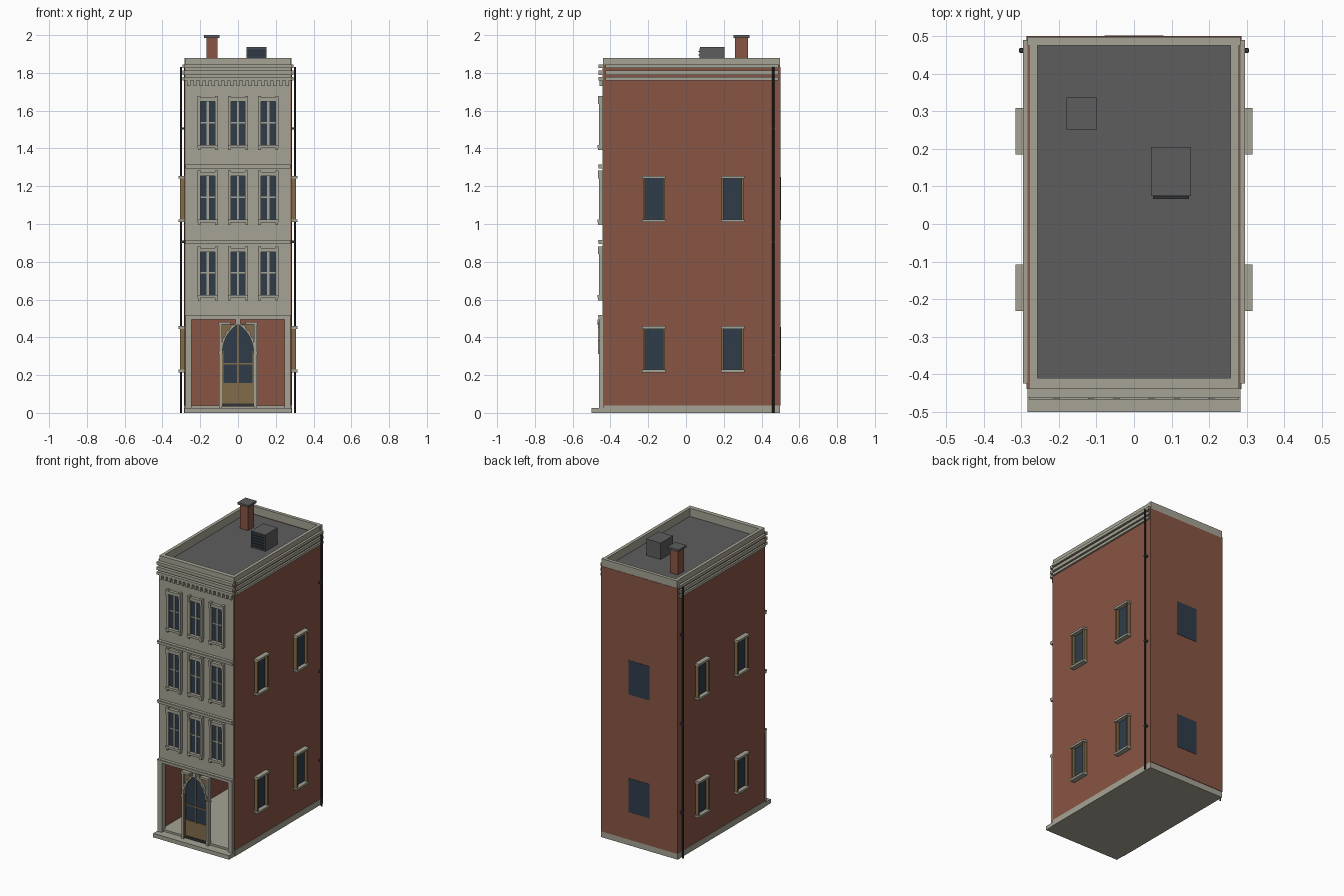
import bpy, bmesh, math

cube = bpy.data.objects.get("Cube")
if cube:
    bpy.data.objects.remove(cube, do_unlink=True)


def material(name, r, g, b):
    m = bpy.data.materials.new(name)
    m.use_nodes = True
    m.diffuse_color = (r, g, b, 1)
    m.node_tree.nodes["Principled BSDF"].inputs["Base Color"].default_value = (r, g, b, 1)
    return m


BRICK = material("red brick", 0.25, 0.09, 0.058)
STONE = material("pale stone", 0.38, 0.37, 0.30)
GLASS = material("dark glass", 0.028, 0.046, 0.068)
WOOD = material("tan wood", 0.225, 0.15, 0.068)
ROOF = material("roof grey", 0.11, 0.11, 0.11)
IRON = material("dark iron", 0.035, 0.035, 0.037)


def finish(name, mat, bm):
    bmesh.ops.recalc_face_normals(bm, faces=bm.faces)
    mesh = bpy.data.meshes.new(name)
    bm.to_mesh(mesh)
    bm.free()
    mesh.materials.append(mat)
    obj = bpy.data.objects.new(name, mesh)
    bpy.context.collection.objects.link(obj)
    return obj


def prism(bm, outline, y0, y1):
    """Extrude an (x, z) outline from y0 to y1."""
    front = [bm.verts.new((x, y0, z)) for x, z in outline]
    back = [bm.verts.new((x, y1, z)) for x, z in outline]
    bm.faces.new(front)
    bm.faces.new(back[::-1])
    for i in range(len(front)):
        j = (i + 1) % len(front)
        bm.faces.new((front[i], back[i], back[j], front[j]))


def boxes(name, mat, *specs, mirror=False):
    """Boxes given as (x0, x1, y0, y1, z0, z1), optionally mirrored in x."""
    bm = bmesh.new()
    for x0, x1, y0, y1, z0, z1 in specs:
        for s in (1, -1) if mirror else (1,):
            prism(bm, [(s * x0, z0), (s * x1, z0), (s * x1, z1), (s * x0, z1)], y0, y1)
    return finish(name, mat, bm)


FRONT, BACK, HALF = -0.44, 0.495, 0.283

# Base and hollow brick shell
boxes("base_slab", STONE, (-HALF - 0.003, HALF + 0.003, FRONT, BACK + 0.002, 0, 0.04))
boxes("front_step", STONE, (-HALF, HALF, -0.5, FRONT, 0, 0.027))
boxes("side_wall", BRICK, (HALF - 0.02, HALF, FRONT, BACK, 0.04, 1.845), mirror=True)
boxes("back_wall", BRICK, (-HALF - 0.003, HALF + 0.003, BACK - 0.02, 0.5, 0.04, 1.83))

# Stone facade with floor bands and ground floor pilasters
boxes("facade", STONE, (-0.277, 0.277, FRONT - 0.002, FRONT + 0.02, 0.5, 1.845))
boxes("floor_bands", STONE, *[(-0.279, 0.279, -0.462, FRONT, z, z + 0.022)
                              for z in (0.495, 0.893, 1.293)])
boxes("floor_band_lips", STONE, *[(-0.279, 0.279, -0.467, FRONT, z, z + 0.007)
                                  for z in (0.508, 0.906, 1.306)])
boxes("pilaster", STONE, (0.247, 0.278, -0.46, FRONT + 0.02, 0.027, 0.5), mirror=True)

# Cornice, dentils and parapet
LEDGES = ((1.76, 1.778), (1.79, 1.812), (1.825, 1.845))
boxes("front_cornice", STONE, *[(-HALF, HALF, -0.463, FRONT, a, b) for a, b in LEDGES])
boxes("side_cornice", STONE, *[(HALF - 0.005, 0.295, -0.425, 0.49, a, b)
                               for a, b in LEDGES], mirror=True)
boxes("dentils", STONE, *[(x - 0.009, x + 0.009, -0.458, FRONT, 1.73, 1.76)
                          for x in [(i - 8) * 0.0325 for i in range(17)]])
boxes("parapet_sides", STONE, (0.257, 0.279, FRONT, 0.492, 1.82, 1.88), mirror=True)
boxes("parapet_ends", STONE, (-0.257, 0.257, FRONT, -0.41, 1.82, 1.88),
      (-0.257, 0.257, 0.475, 0.492, 1.82, 1.88))
boxes("parapet_back_face", STONE, (-HALF, HALF, 0.475, 0.498, 1.83, 1.88))
boxes("roof_deck", ROOF, (-0.262, 0.262, -0.43, 0.485, 1.80, 1.825))

# Front windows, three columns on three floors
jambs, caps, panes, bars = [], [], [], []
for z in (0.60, 1.00, 1.395):
    for x in (-0.16, 0, 0.16):
        panes.append((x - 0.042, x + 0.042, -0.445, FRONT, z + 0.02, z + 0.26))
        for s in (-1, 1):
            jambs.append((x + s * 0.046 - 0.008, x + s * 0.046 + 0.008,
                          -0.46, FRONT, z + 0.015, z + 0.26))
            # feet under the sill and ears on the lintel
            caps.append((x + s * 0.046 - 0.007, x + s * 0.046 + 0.007,
                         -0.465, FRONT, z - 0.004, z + 0.014))
            caps.append((x + s * 0.046 - 0.008, x + s * 0.046 + 0.008,
                         -0.466, FRONT, z + 0.24, z + 0.282))
        caps.append((x - 0.054, x + 0.054, -0.468, FRONT, z + 0.008, z + 0.023))
        caps.append((x - 0.050, x + 0.050, -0.463, FRONT, z + 0.253, z + 0.274))
        bars.append((x - 0.006, x + 0.006, -0.451, FRONT, z + 0.02, z + 0.26))
        bars.append((x - 0.042, x + 0.042, -0.449, FRONT, z + 0.137, z + 0.145))
boxes("front_window_jambs", STONE, *jambs)
boxes("front_window_sills_and_lintels", STONE, *caps)
boxes("front_window_glass", GLASS, *panes)
boxes("front_window_bars", STONE, *bars)

# Side windows
frames, caps, panes = [], [], []
for z in (0.215, 1.01):
    for y in (-0.17, 0.247):
        panes.append((HALF - 0.01, 0.288, y - 0.052, y + 0.052, z + 0.01, z + 0.235))
        for s in (-1, 1):
            frames.append((HALF, 0.307, y + s * 0.053 - 0.005, y + s * 0.053 + 0.005,
                           z + 0.01, z + 0.235))
        caps.append((HALF, 0.315, y - 0.062, y + 0.062, z, z + 0.014))
        caps.append((HALF, 0.315, y - 0.062, y + 0.062, z + 0.23, z + 0.244))
boxes("side_window_jambs", WOOD, *frames, mirror=True)
boxes("side_window_sills_and_lintels", STONE, *caps, mirror=True)
boxes("side_window_glass", GLASS, *panes, mirror=True)

# Back windows, flush with the wall
boxes("back_window_glass", GLASS, *[(-0.078, 0.078, 0.49, 0.502, z, z + 0.23)
                                    for z in (0.225, 1.02)])

# Pointed entrance arch
W, SPRING, RISE = 0.082, 0.32, 0.15
R = (W * W + RISE * RISE) / (2 * W)
SWEEP = math.acos((R - W) / R)
STEPS = 9


def arc(i, grow=0.0):
    a = SWEEP * i / STEPS
    return (max(0, W - R + (R + grow) * math.cos(a)), SPRING + (R + grow) * math.sin(a))


right = [arc(i) for i in range(STEPS + 1)]
left = [(-x, z) for x, z in right[-2::-1]]
bm = bmesh.new()
prism(bm, [(-W, 0.04), (W, 0.04)] + right + left, -0.446, -0.43)
finish("door_glass", GLASS, bm)

# Spandrels and arch stones on both sides
spandrel, stones = bmesh.new(), bmesh.new()
for s in (-1, 1):
    for i in range(STEPS):
        a, b = arc(i), arc(i + 1)
        prism(spandrel, [(s * a[0], a[1]), (s * 0.09, a[1]),
                         (s * 0.09, b[1]), (s * b[0], b[1])], -0.45, -0.43)
        grow = 0.014 if i % 2 else 0.010
        c, d = arc(i + 1, grow), arc(i, grow)
        prism(stones, [(s * x, z) for x, z in (a, d, c, b)],
              -0.46 - grow / 2, -0.43)
finish("door_spandrels", WOOD, spandrel)
finish("door_arch_stones", STONE, stones)
boxes("door_arch_keystone", STONE, (-0.012, 0.012, -0.468, -0.43, 0.465, 0.495))

# Door surround and leaf
boxes("door_surround", STONE, (0.085, 0.1, -0.46, -0.43, 0.027, 0.475),
      (0.082, 0.104, -0.466, -0.43, 0.312, 0.325),
      (0.04, 0.102, -0.466, -0.43, 0.468, 0.482), mirror=True)
boxes("door_kick_panel", WOOD, (-W, W, -0.45, -0.43, 0.05, 0.157))
boxes("door_rails", WOOD, (-0.004, 0.004, -0.452, -0.43, 0.15, 0.465),
      (-W, W, -0.452, -0.43, 0.257, 0.265))
boxes("door_stile", WOOD, (0.077, 0.086, -0.453, -0.43, 0.05, 0.33), mirror=True)
boxes("door_threshold", IRON, (-0.085, 0.085, -0.456, -0.43, 0.035, 0.05))

# Drainpipes near the back corners
for side, x in (("left", 0.301), ("right", -0.301)):
    bpy.ops.mesh.primitive_cylinder_add(vertices=10, radius=0.006, depth=1.83,
                                        location=(x, 0.462, 0.915))
    pipe = bpy.context.object
    pipe.name = side + "_drainpipe"
    pipe.data.materials.append(IRON)
    bpy.ops.object.shade_smooth_by_angle()
boxes("drainpipe_brackets", IRON, *[(HALF, 0.305, 0.455, 0.469, z, z + 0.012)
                                    for z in (0.3, 0.9, 1.5)], mirror=True)

# Chimney
boxes("chimney", BRICK, (-0.168, -0.109, 0.26, 0.327, 1.82, 1.988))
boxes("chimney_cap", ROOF, (-0.18, -0.098, 0.252, 0.337, 1.986, 2.0))

# Rooftop air unit with louvres
boxes("air_unit", ROOF, (0.045, 0.152, 0.075, 0.205, 1.82, 1.936))
boxes("air_unit_grille", GLASS, (0.051, 0.146, 0.072, 0.08, 1.832, 1.93))
boxes("air_unit_louvres", IRON, *[(0.051, 0.146, 0.067, 0.076, z, z + 0.006)
                                  for z in [1.838 + i * 0.018 for i in range(5)]])
